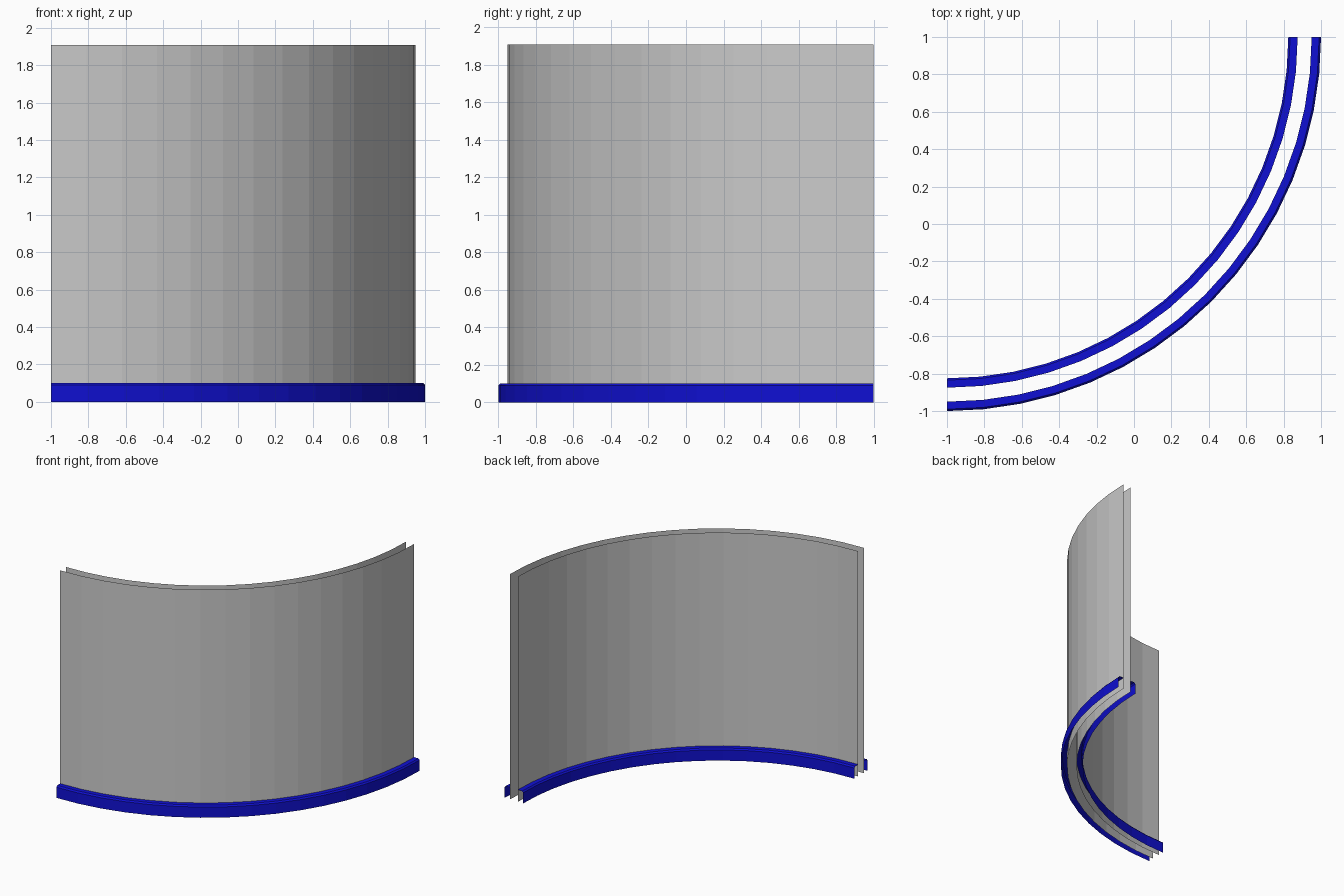
import bpy, bmesh, math

if "Cube" in bpy.data.objects:
    bpy.data.objects.remove(bpy.data.objects["Cube"])

SEGMENTS = 16
CENTRE = (-1.0, 1.0)


def sweep(name, profile, material=None, flip=False):
    """Sweep an open (radius, z) profile through the quarter turn."""
    bm = bmesh.new()
    rows = []
    for i in range(SEGMENTS + 1):
        a = -math.pi / 2 * i / SEGMENTS
        rows.append([bm.verts.new((CENTRE[0] + r * math.cos(a),
                                   CENTRE[1] + r * math.sin(a), z))
                     for r, z in profile])
    for p, q in zip(rows, rows[1:]):
        for k in range(len(profile) - 1):
            face = [p[k], p[k + 1], q[k + 1], q[k]]
            bm.faces.new(face[::-1] if flip else face)
    mesh = bpy.data.meshes.new(name)
    bm.to_mesh(mesh)
    bm.free()
    obj = bpy.data.objects.new(name, mesh)
    bpy.context.collection.objects.link(obj)
    if material:
        mesh.materials.append(material)
    return obj


blue = bpy.data.materials.new("blue_trim")
blue.diffuse_color = (0.005, 0.005, 0.65, 1)
blue.use_nodes = True
blue.node_tree.nodes["Principled BSDF"].inputs["Base Color"].default_value = blue.diffuse_color

# Two thin curved wall skins, open at the top, bottom and ends
R_OUT, R_IN, TOP = 1.95, 1.875, 1.907
sweep("outer_wall", [(R_OUT, 0), (R_OUT, TOP)], flip=True)
sweep("inner_wall", [(R_IN, 0), (R_IN, TOP)])

# Skirting boards: upright face, small chamfer, top ledge back to the wall
sweep("outer_skirting",
      [(2.0, 0), (2.0, 0.09), (1.99, 0.102), (R_OUT, 0.102)], blue, flip=True)
sweep("inner_skirting",
      [(1.825, 0), (1.825, 0.09), (1.835, 0.102), (R_IN, 0.102)], blue)
